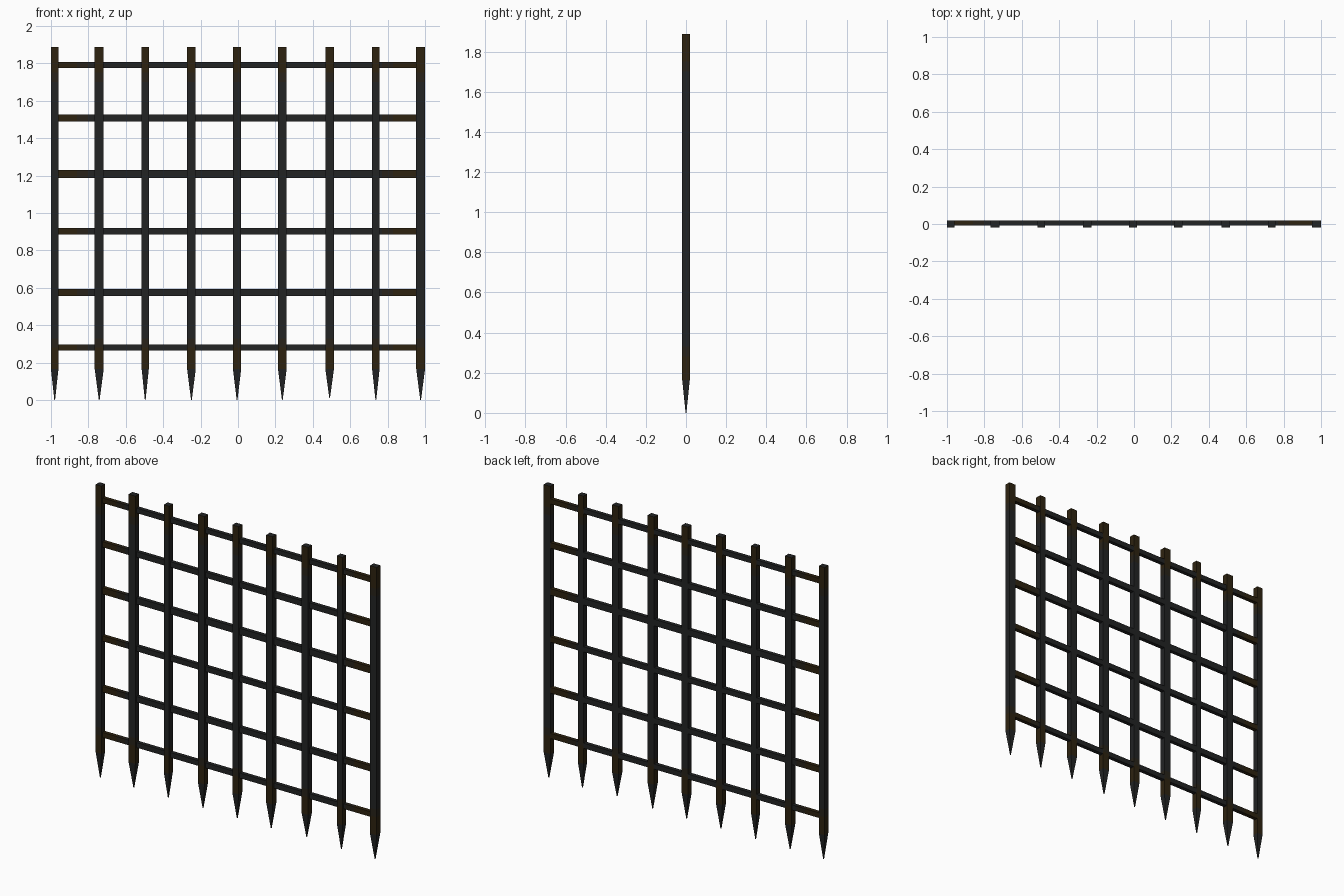
import bpy, bmesh

if "Cube" in bpy.data.objects:
    bpy.data.objects.remove(bpy.data.objects["Cube"])


def material(name, rgb):
    m = bpy.data.materials.new(name)
    m.diffuse_color = (*rgb, 1.0)
    m.use_nodes = True
    m.node_tree.nodes["Principled BSDF"].inputs["Base Color"].default_value = m.diffuse_color
    return m


MATS = [
    material("dark_iron", (0.0160, 0.0170, 0.0175)),
    material("rust_brown", (0.0270, 0.0165, 0.0050)),
    material("faded_rust", (0.0210, 0.0165, 0.0100)),
]
IRON, RUST, FADED = 0, 1, 2


def loft(name, rings, bands):
    """Join four-point rings; bands gives the colour of each section."""
    bm = bmesh.new()
    loops = [[bm.verts.new(p) for p in ring] for ring in rings]
    for a, b, mat in zip(loops, loops[1:], bands):
        for i in range(4):
            j = (i + 1) % 4
            bm.faces.new((a[i], a[j], b[j], b[i])).material_index = mat
    bm.faces.new(loops[0][::-1])
    bm.faces.new(loops[-1])
    bmesh.ops.recalc_face_normals(bm, faces=bm.faces)
    mesh = bpy.data.meshes.new(name)
    bm.to_mesh(mesh)
    bm.free()
    for m in MATS:
        mesh.materials.append(m)
    bpy.context.collection.objects.link(bpy.data.objects.new(name, mesh))


def rect(u0, u1, v0, v1):
    return [(u0, v0), (u1, v0), (u1, v1), (u0, v1)]


# Upright bars with pointed feet: left edge, right edge, tip height
uprights = [(-1.0, -0.96, 0), (-0.766, -0.718, 0), (-0.515, -0.477, 0),
            (-0.272, -0.226, 0), (-0.027, 0.017, 0), (0.214, 0.260, 0),
            (0.467, 0.513, 0.012), (0.717, 0.757, 0), (0.953, 1.0, 0)]
HALF_Y = 0.019
for n, (x0, x1, tip) in enumerate(uprights, 1):
    cx = (x0 + x1) / 2
    rings = [[(x, y, tip) for x, y in rect(cx - 0.002, cx + 0.002, -0.002, 0.002)]]
    for z in (0.165, 0.28, 0.33, 1.70, 1.75, 1.888):
        rings.append([(x, y, z) for x, y in rect(x0, x1, -HALF_Y, HALF_Y)])
    loft(f"upright_bar_{n}", rings, [IRON, RUST, FADED, IRON, FADED, RUST])

# Cross bars, set back from the front, rusty toward both ends
cross_bars = [(0.265, 0.298), (0.557, 0.594), (0.885, 0.919),
              (1.188, 1.230), (1.490, 1.526), (1.775, 1.807)]
for n, (z0, z1) in enumerate(cross_bars, 1):
    rings = [[(x, y, z) for y, z in rect(-0.007, 0.018, z0, z1)]
             for x in (-0.98, -0.86, -0.80, 0.77, 0.83, 0.975)]
    loft(f"cross_bar_{n}", rings, [RUST, FADED, IRON, FADED, RUST])
